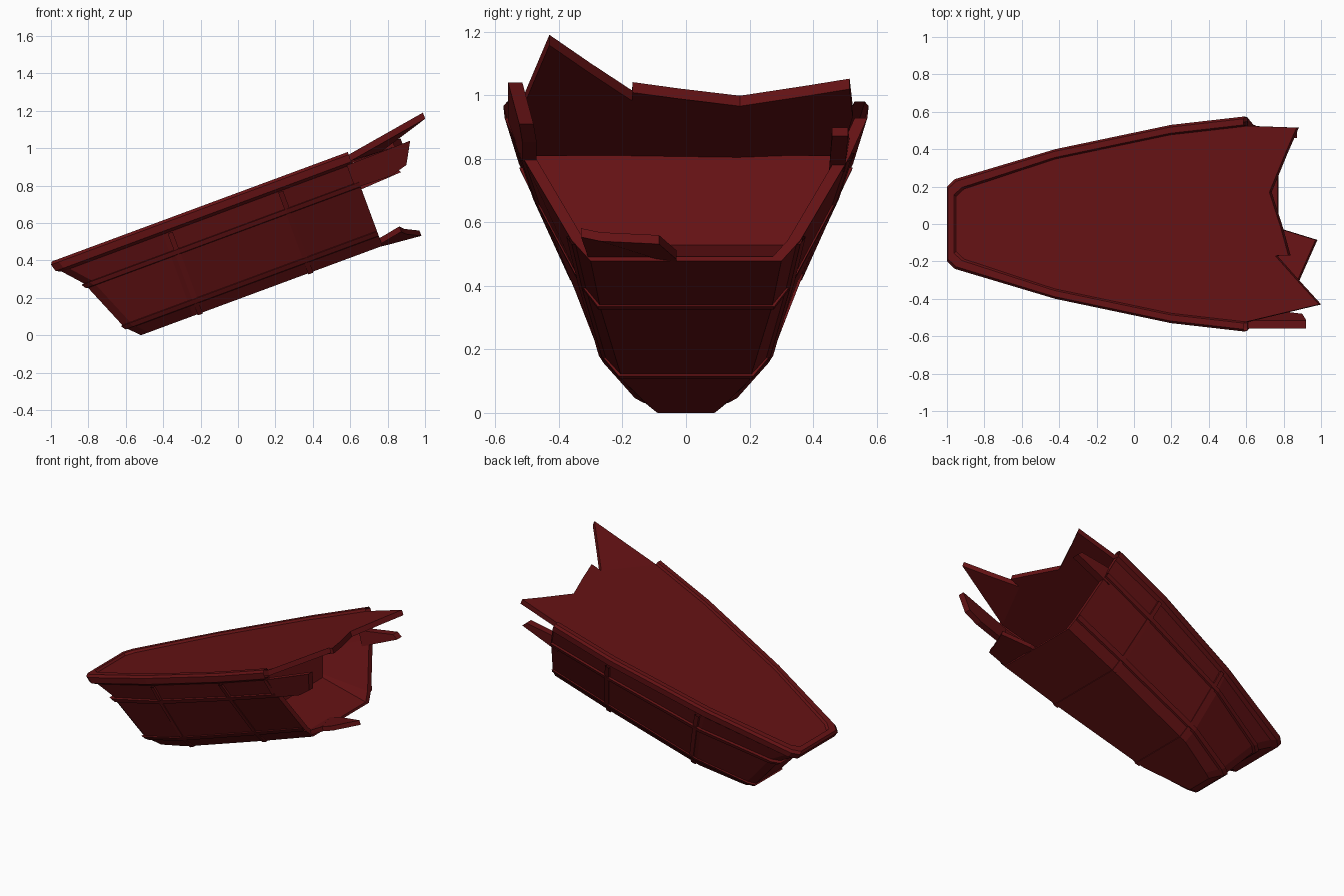
import bpy, bmesh
from mathutils import Vector

if "Cube" in bpy.data.objects:
    bpy.data.objects.remove(bpy.data.objects["Cube"])

C, S = 0.938, 0.347          # hull is pitched about 20 degrees
END, BULK = 0.89, 0.55       # broken end and inner bulkhead along the hull

mat = bpy.data.materials.new("dark_red")
mat.diffuse_color = (0.13, 0.006, 0.007, 1)
mat.use_nodes = True
mat.node_tree.nodes["Principled BSDF"].inputs["Base Color"].default_value = mat.diffuse_color


def P(u, y, w):
    """Hull coordinates (along, across, up) to world."""
    return Vector((C * u - S * w, y, S * u + C * w))


def finish(name, bm, recalc=True):
    bmesh.ops.remove_doubles(bm, verts=bm.verts, dist=1e-5)
    if recalc:
        bmesh.ops.recalc_face_normals(bm, faces=bm.faces)
    me = bpy.data.meshes.new(name)
    bm.to_mesh(me)
    bm.free()
    ob = bpy.data.objects.new(name, me)
    me.materials.append(mat)
    bpy.context.collection.objects.link(ob)
    return ob


# Key waterlines: height, bow position, half widths at five stations
KEYS = [
    (0.18, -0.486, (0.09, 0.11, 0.20, 0.27, 0.30)),
    (0.25, -0.555, (0.13, 0.16, 0.26, 0.325, 0.36)),
    (0.53, -0.670, (0.17, 0.21, 0.36, 0.465, 0.515)),
    (0.67, -0.805, (0.20, 0.24, 0.40, 0.53, 0.575)),
    (0.72, -0.808, (0.20, 0.24, 0.40, 0.53, 0.575)),
]


def side(w, out=0.0):
    """Stations (u, y) of the hull side at height w, pushed outward."""
    for a, b in zip(KEYS, KEYS[1:]):
        if w <= b[0]:
            break
    t = (w - a[0]) / (b[0] - a[0])
    bow = a[1] + t * (b[1] - a[1]) - out
    ys = [p + t * (q - p) + out for p, q in zip(a[2], b[2])]
    return list(zip((bow, bow + 0.045, -0.19, 0.47, END), ys))


def width(u, w, out=0.0):
    st = side(w, out)
    for (u0, y0), (u1, y1) in zip(st, st[1:]):
        if u <= u1:
            break
    return y0 + (y1 - y0) * (u - u0) / (u1 - u0)


def ring(w, out=0.0):
    st = side(w, out)
    pts = [(u, y, w) for u, y in reversed(st)] + [(u, -y, w) for u, y in st]
    return [P(*p) for p in pts]


def loft(bm, rows, closed=False):
    vs = [[bm.verts.new(p) for p in r] for r in rows]
    for a, b in zip(vs, vs[1:]):
        n = len(a)
        for i in range(n if closed else n - 1):
            j = (i + 1) % n
            bm.faces.new((a[i], a[j], b[j], b[i]))
    return vs


# Hull skin with knuckle strakes and rail, open at the broken end
levels = [(0.18, 0), (0.235, 0), (0.238, .010), (0.262, .010), (0.265, 0),
          (0.515, 0), (0.518, .010), (0.542, .010), (0.545, -.008),
          (0.645, -.016), (0.66, 0), (0.70, 0), (0.715, -.012),
          (0.715, -.045), (0.695, -.055)]
bm = bmesh.new()
vs = loft(bm, [ring(*l) for l in levels])
bm.faces.new(vs[0])

# Inner compartment: rim, inner walls, raked floor and bulkhead
hs = (0.18, 0.25, 0.53, 0.66)


def section(u, inset, floor):
    ws = [max(h, floor + 0.02 * i) for i, h in enumerate(hs)]
    half = [(width(u, w) - inset, w) for w in ws]
    return [P(u, y, w) for y, w in reversed(half)] + [P(u, -y, w) for y, w in half]


loft_rows = [section(END, 0, 0.18), section(END, 0.04, 0.195), section(BULK, 0.04, 0.36)]
inner = loft(bm, loft_rows)
bm.faces.new(inner[-1])
finish("hull", bm)

# Rib frames wrapped round the hull
for k, u in enumerate((-0.15, 0.48)):
    bm = bmesh.new()
    rows = []
    for du, out in ((-.014, -.01), (-.014, .006), (.014, .006), (.014, -.01)):
        half = [(width(u + du, w, out), w - (out if i == 0 else 0))
                for i, w in enumerate((0.18, 0.25, 0.53, 0.64))]
        rows.append([P(u + du, y, w) for y, w in reversed(half)]
                    + [P(u + du, -y, w) for y, w in half])
    loft(bm, rows)
    finish("rib_frame_%d" % (k + 1), bm)


def plate(name, polys, depth):
    """Flat polygons sharing edges, thickened by a vector in hull coordinates."""
    bm = bmesh.new()
    for poly in polys:
        bm.faces.new([bm.verts.new(P(*p)) for p in poly])
    bmesh.ops.remove_doubles(bm, verts=bm.verts, dist=1e-5)
    ex = bmesh.ops.extrude_face_region(bm, geom=bm.faces[:], use_keep_orig=True)
    moved = [g for g in ex["geom"] if isinstance(g, bmesh.types.BMVert)]
    bmesh.ops.translate(bm, verts=moved, vec=P(*depth))
    return finish(name, bm)


# Deck with its torn edge and the splinter bent upward
W = 0.70
st = side(W, -0.05)
edge = [(u, -y, W) for u, y in reversed(st)] + [(u, y, W) for u, y in st]
root, crack = edge[0], (1.06, -0.17, 0.69)
main = edge + [(1.18, 0.515, .685), (1.117, .38, .685), (1.025, .17, .685),
               (1.09, -.02, .685), (1.135, -.168, .69), crack]
splinter = [root, crack, (1.198, -0.30, 0.73), (1.34, -0.43, 0.773)]
plate("deck", [main, splinter], (0, 0, -0.035))

# Torn strip of upper side wall continuing past the break
plate("torn_side_strip", [[(0.86, -.515, .52), (1.064, -.515, .515), (1.16, -.525, .541),
                           (1.224, -.56, .656), (0.86, -.56, .65)]], (0, 0.045, 0))

# Small splinter on the other side wall
plate("side_splinter", [[(0.84, .50, .50), (1.12, .51, .515), (1.10, .51, .55),
                         (0.84, .515, .60)]], (0, -0.05, 0))

# Torn piece of bottom plating
plate("bottom_splinter", [[(0.84, -.30, .215), (1.01, -.33, .246), (1.03, -.27, .225),
                           (1.104, -.085, .188), (0.92, -.03, .205), (0.84, -.03, .215)]],
      (0, 0, -0.03))
